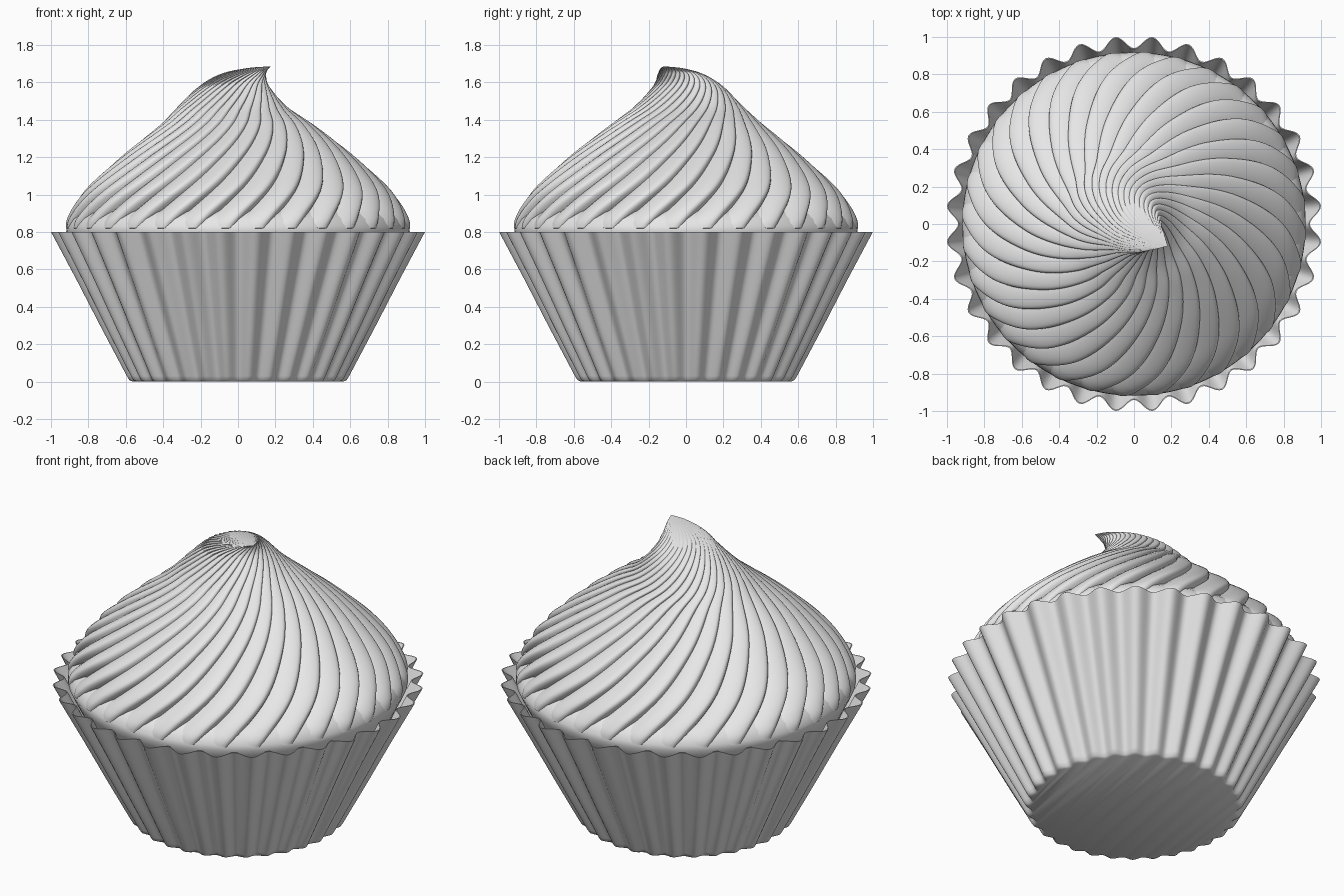
import bpy, bmesh, math

if "Cube" in bpy.data.objects:
    bpy.data.objects.remove(bpy.data.objects["Cube"])

TAU = 2 * math.pi
LOBES = 32


def material(name, rgb):
    m = bpy.data.materials.new(name)
    m.diffuse_color = (*rgb, 1)
    m.use_nodes = True
    m.node_tree.nodes["Principled BSDF"].inputs["Base Color"].default_value = m.diffuse_color
    return m


grey = material("light grey", (0.8, 0.8, 0.8))


def loft(name, rings, cap_start=False, cap_end=False, angle=50):
    """Skin a list of closed rings of points."""
    bm = bmesh.new()
    rows = [[bm.verts.new(p) for p in ring] for ring in rings]
    n = len(rows[0])
    for a, b in zip(rows, rows[1:]):
        for i in range(n):
            j = (i + 1) % n
            bm.faces.new((a[i], a[j], b[j], b[i]))
    if cap_start:
        bm.faces.new(rows[0][::-1])
    if cap_end:
        bm.faces.new(rows[-1])
    me = bpy.data.meshes.new(name)
    bm.to_mesh(me)
    bm.free()
    me.materials.append(grey)
    ob = bpy.data.objects.new(name, me)
    bpy.context.collection.objects.link(ob)
    bpy.context.view_layer.objects.active = ob
    ob.select_set(True)
    bpy.ops.object.shade_smooth_by_angle(angle=math.radians(angle))
    ob.select_set(False)
    return ob


def spline(pts, t):
    """Catmull-Rom through rows of numbers, t in 0..1."""
    s = t * (len(pts) - 1)
    i = min(int(s), len(pts) - 2)
    f = s - i
    p = [pts[max(0, min(len(pts) - 1, i + k))] for k in (-1, 0, 1, 2)]
    return [b + 0.5 * f * (c - a + f * (2 * a - 5 * b + 4 * c - d + f * (3 * (b - c) + d - a)))
            for a, b, c, d in zip(*p)]


# Fluted paper wrapper: outer wall up, thin rim, inner wall down
def flute_ring(r, amp, z, n=LOBES * 12):
    return [((r - amp * math.cos(LOBES * a)) * math.cos(a),
             (r - amp * math.cos(LOBES * a)) * math.sin(a), z)
            for a in (TAU * i / n for i in range(n))]


wall = [(0.555, 0.010, 0.0), (0.57, 0.013, 0.008), (0.582, 0.015, 0.03),
        (0.71, 0.020, 0.28), (0.84, 0.025, 0.54), (0.972, 0.032, 0.80)]
inner = [(0.966, 0.032, 0.80), (0.834, 0.025, 0.54), (0.58, 0.015, 0.04)]
loft("paper_wrapper", [flute_ring(*w) for w in wall + inner], True, True)

# Cake body just showing under the icing
cake = [(0.58, 0.06), (0.80, 0.56), (0.90, 0.76), (0.918, 0.80), (0.915, 0.83),
        (0.895, 0.87), (0.85, 0.91), (0.60, 0.95)]
loft("cake", [flute_ring(r, 0, z, 128) for r, z in cake], True, True)

# Swirled icing: radius, height, centre x, centre y, twist in degrees
swirl = [(0.915, 0.835, 0, 0, 0), (0.90, 0.89, 0, 0, 3), (0.805, 1.03, 0, 0, 13),
         (0.61, 1.21, 0, 0, 26), (0.41, 1.37, -0.005, 0.005, 41),
         (0.29, 1.47, -0.03, 0.015, 56), (0.185, 1.58, -0.02, 0.01, 78),
         (0.12, 1.645, 0.03, -0.03, 100), (0.06, 1.675, 0.105, -0.075, 115),
         (0.004, 1.685, 0.175, -0.115, 130)]
STEPS, SEG = 84, LOBES * 12


def groove(i):
    """0 on a ridge, 1 in a crease; skewed so the creases lean over."""
    u = (i % 12) / 12
    u = u / 1.3 if u < 0.65 else 0.5 + (u - 0.65) / 0.7
    return 1 - math.sin(math.pi * u) ** 0.8


def icing_ring(t, tuck=0.0):
    r, z, cx, cy, tw = spline(swirl, t)
    edge = max(0.0, 1 - t / 0.14)
    ring = []
    for i in range(SEG):
        g = groove(i)
        a = TAU * i / SEG + math.radians(tw)
        rr = r * (1.008 - 0.06 * g) - tuck
        drop = edge * (0.05 * g ** 1.3 - 0.02)
        ring.append((cx + rr * math.cos(a), cy + rr * math.sin(a), z + drop))
    return ring


rings = [icing_ring(0, 0.10), icing_ring(0, 0.012)]
rings += [icing_ring(0.012 + 0.988 * k / STEPS) for k in range(STEPS + 1)]
loft("icing_swirl", rings, False, True, 60)
